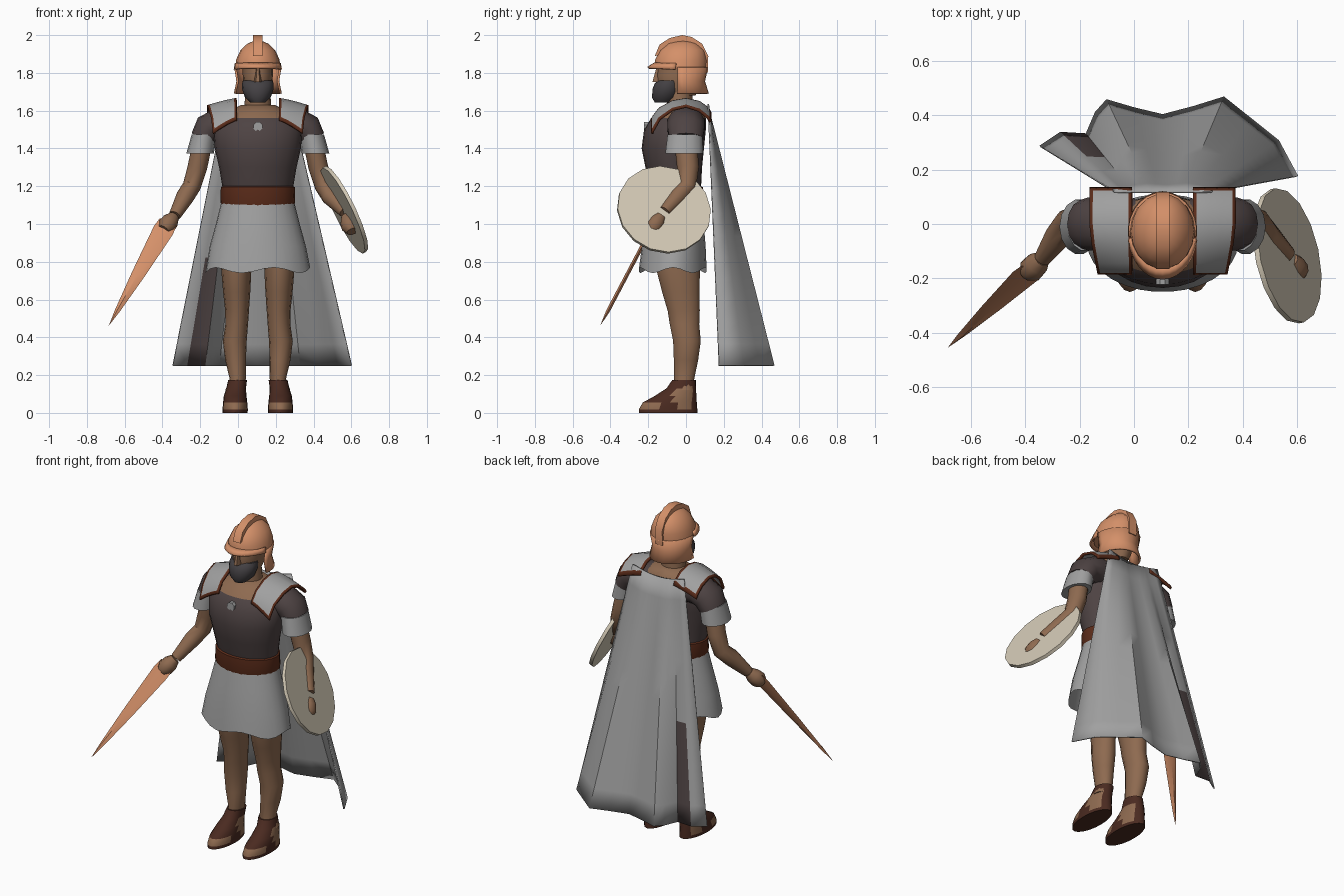
import bpy, bmesh, math
from mathutils import Vector

if "Cube" in bpy.data.objects:
    bpy.data.objects.remove(bpy.data.objects["Cube"])

CX = 0.105  # body centre line


def mat(name, hexcol):
    lin = [((int(hexcol[i:i + 2], 16) / 255 + 0.055) / 1.055) ** 2.4 for i in (0, 2, 4)]
    m = bpy.data.materials.new(name)
    m.diffuse_color = (*lin, 1)
    m.use_nodes = True
    m.node_tree.nodes["Principled BSDF"].inputs["Base Color"].default_value = m.diffuse_color
    return m


GREY, DARK = mat("grey cloth", "A0A0A0"), mat("dark tunic", "4E4343")
SKIN, BELT = mat("skin", "8E6A50"), mat("belt brown", "5C2C1A")
SHOE, BRONZE = mat("shoe brown", "4A2A20"), mat("bronze", "D49069")
IVORY, BEARD = mat("ivory", "D4CAB6"), mat("beard", "444144")


def make(name, bm, mats, rule=None, thick=0):
    bmesh.ops.recalc_face_normals(bm, faces=bm.faces[:])
    me = bpy.data.meshes.new(name)
    if rule:
        for f in bm.faces:
            f.material_index = rule(f.calc_center_median(), f.normal)
    bm.to_mesh(me)
    bm.free()
    for m in mats:
        me.materials.append(m)
    ob = bpy.data.objects.new(name, me)
    bpy.context.collection.objects.link(ob)
    if thick:
        mod = ob.modifiers.new("thickness", 'SOLIDIFY')
        mod.thickness, mod.offset = thick, 0
    return ob


def loft(name, rings, mats, n=16, flat=True, caps=(True, True), rule=None, wave=0):
    """Rings are (x, y, z, rx, ry); flat rings lie level, others follow the path."""
    bm = bmesh.new()
    c = [Vector(r[:3]) for r in rings]
    loops = []
    for i, r in enumerate(rings):
        t = Vector((0, 0, 1)) if flat else (c[min(i + 1, len(c) - 1)] - c[max(i - 1, 0)]).normalized()
        u = Vector((0, 1, 0)).cross(t).normalized()
        v = t.cross(u)
        loop = []
        for k in range(n):
            a = 2 * math.pi * k / n
            p = c[i] + u * r[3] * math.cos(a) + v * r[4] * math.sin(a)
            if wave and i == 0:
                p.z += wave * math.cos(5 * a)
            loop.append(bm.verts.new(p))
        loops.append(loop)
    for A, B in zip(loops, loops[1:]):
        for k in range(n):
            bm.faces.new((A[k], A[(k + 1) % n], B[(k + 1) % n], B[k]))
    for loop, cap in ((loops[0], caps[0]), (loops[-1], caps[1])):
        if cap:
            bm.faces.new(loop)
    return make(name, bm, mats, rule)


def sheet(name, rows, mats, thick, pick=None):
    """Surface through rows of points; pick(row, column) gives the material."""
    bm = bmesh.new()
    g = [[bm.verts.new(p) for p in row] for row in rows]
    for i in range(len(g) - 1):
        for j in range(len(g[0]) - 1):
            f = bm.faces.new((g[i][j], g[i][j + 1], g[i + 1][j + 1], g[i + 1][j]))
            f.material_index = pick(i, j) if pick else 0
    return make(name, bm, mats, thick=thick)


def prism(name, pts, offset, mats):
    bm = bmesh.new()
    f = bm.faces.new([bm.verts.new(p) for p in pts])
    ext = bmesh.ops.extrude_face_region(bm, geom=[f])
    bmesh.ops.translate(bm, vec=offset, verts=[e for e in ext["geom"] if isinstance(e, bmesh.types.BMVert)])
    return make(name, bm, mats)


def body(z, rx, y0, y1):
    return (CX, (y0 + y1) / 2, z, rx, (y1 - y0) / 2)


# torso with belt and bare neckline
loft("torso", [body(1.08, .185, -.19, .08), body(1.115, .198, -.2, .09), body(1.195, .196, -.2, .09),
               body(1.2, .188, -.19, .08), body(1.3, .205, -.215, .085), body(1.4, .228, -.235, .095),
               body(1.5, .235, -.222, .105), body(1.56, .205, -.185, .105), body(1.6, .15, -.14, .095),
               body(1.63, .09, -.1, .06)],
     [DARK, BELT, SKIN], 24, rule=lambda c, n: 1 if c.z < 1.198 else 2 if c.z > 1.575 else 0)
# skirt
loft("skirt", [body(.755, .277, -.25, .11), body(.88, .255, -.235, .105), body(1.0, .222, -.215, .095),
               body(1.12, .192, -.192, .082)], [GREY], 30, caps=(False, True), wave=.015)
# chest emblem
prism("chest_emblem", [(CX + .026 * math.cos(a * math.pi / 4 + .4), -.222, 1.515 + .026 * math.sin(a * math.pi / 4 + .4))
                       for a in range(8)], (0, .03, 0), [GREY])

# neck, head, nose and beard
loft("neck", [(CX, -.03, 1.58, .075, .07), (CX, -.035, 1.74, .062, .065)], [SKIN])
loft("head", [body(1.68, .055, -.13, .05), body(1.72, .074, -.152, .07), body(1.79, .08, -.155, .09),
              body(1.88, .08, -.14, .09)], [SKIN])
loft("nose", [(CX, -.15, 1.752, .02, .032), (CX, -.145, 1.82, .01, .016)], [SKIN], 6)
loft("beard", [body(1.642, .038, -.165, -.075), body(1.67, .068, -.18, -.04), body(1.715, .084, -.177, -.02),
               body(1.745, .083, -.165, -.02), body(1.76, .079, -.145, -.03)], [BEARD])

# helmet dome, visor, neck guard and crest
loft("helmet_dome", [body(1.82, .12, -.165, .11), body(1.87, .115, -.165, .112), body(1.92, .092, -.14, .1),
                     body(1.955, .055, -.1, .06), body(1.97, .02, -.05, .02)], [BRONZE], 18)


def arc(a0, a1, rx, ry, z, lift=0, n=14):
    out = []
    for k in range(n + 1):
        a = math.radians(a0 + (a1 - a0) * k / n)
        out.append((CX + rx * math.cos(a), -.027 + ry * math.sin(a), z + lift * max(0, -math.sin(a))))
    return out


sheet("helmet_visor", [arc(190, 350, .118, .138, 1.85), arc(190, 350, .124, .174, 1.815, .012)], [BRONZE], .012)
sheet("neck_guard", [arc(-8, 188, .12, .138, 1.83), arc(-8, 188, .108, .122, 1.755), arc(-8, 188, .122, .142, 1.69)],
      [BRONZE], .012)
prism("helmet_crest", [(CX - .025, y, z) for y, z in
                       ((-.165, 1.89), (-.14, 1.95), (-.085, 1.985), (-.02, 2.0), (.03, 1.99), (.085, 1.955), (.118, 1.89),
                        (.115, 1.8), (.06, 1.8), (.04, 1.9), (-.09, 1.9))], (.05, 0, 0), [BRONZE])

# paired parts: shoulder plates, sleeves, arms, legs and shoes
ARCH = [(-.18, 1.478, 1.548), (-.174, 1.495, 1.565), (-.14, 1.555, 1.61), (-.07, 1.605, 1.648), (0, 1.622, 1.66),
        (.07, 1.6, 1.645), (.118, 1.56, 1.61), (.13, 1.54, 1.585)]
HANDS = {-1: ((.44, -.125, 1.045), (.475, -.16, 1.0)), 1: ((.46, -.115, 1.065), (.487, -.165, .995))}
for s, side in ((-1, "right"), (1, "left")):
    X = lambda off: CX + s * off
    rows = []
    for t in (0, .08, .35, .65, .92, 1):
        rows.append([(X(.112 + t * (.125 + .03 * min(1, (y + .18) / .15))), y, zi + (zo - zi) * t ** 1.3)
                     for y, zo, zi in ARCH])
    sheet(side + "_shoulder_plate", rows, [GREY, BELT], .014,
          lambda i, j: 1 if i in (0, 4) or j in (0, 6) else 0)
    loft(side + "_shoulder", [(X(.1), 0, 1.53, .085, .095), (X(.2), 0, 1.535, .085, .1), (X(.262), 0, 1.505, .08, .1),
                              (X(.29), 0, 1.45, .068, .09)], [DARK], 14, flat=False)
    loft(side + "_sleeve", [(X(.306), -.01, 1.372, .073, .102), (X(.284), -.005, 1.475, .066, .095)], [GREY], 14)
    wrist, hand = HANDS[s]
    W, H = Vector((X(wrist[0]), *wrist[1:])), Vector((X(hand[0]), *hand[1:]))
    loft(side + "_arm", [(X(.295), 0, 1.42, .052, .06), (X(.32), .01, 1.3, .052, .058), (X(.35), .005, 1.2, .048, .05),
                         (X(.385), -.045, 1.145, .048, .05), (*W, .032, .032)], [SKIN], 12, flat=False)
    d = (H - W).normalized()
    loft(side + "_fist", [(*(H + d * k), r, r) for k, r in ((-.06, .03), (-.025, .045), (.015, .048), (.045, .03))],
         [SKIN], 10, flat=False)
    loft(side + "_leg", [(X(.128), -.01, .12, .044, .055), (X(.106), -.01, .18, .043, .055), (X(.118), .0, .28, .055, .066),
                         (X(.122), .005, .38, .063, .075), (X(.112), -.008, .47, .06, .08), (X(.11), -.012, .54, .063, .087),
                         (X(.112), -.027, .64, .072, .102), (X(.114), -.042, .76, .08, .118),
                         (X(.11), -.045, .95, .085, .12)], [SKIN], 14)
    loft(side + "_shoe", [(X(.12), -.095, 0, .066, .155), (X(.12), -.095, .018, .067, .155), (X(.12), -.086, .055, .064, .143),
                          (X(.12), -.055, .09, .06, .11), (X(.115), -.025, .13, .052, .078),
                          (X(.107), -.01, .175, .05, .062)], [SHOE, SKIN], 20,
         rule=lambda c, n: 1 if (.02 < c.z < .06 and c.y < -.15) or
         (.03 < c.z < .12 and abs(n.x) > .7 and -.06 < c.y < .03) else 0)

# cape: straight lines from the shoulders to a folded hem, with one dark strip
HEM = [(-.345, .285), (-.27, .335), (-.175, .33), (-.14, .41), (-.10, .455), (.0, .425), (.105, .40), (.22, .43),
       (.33, .465), (.43, .385), (.53, .305), (.60, .175)]
rows = []
for i in range(13):
    t = i / 12
    row = []
    for j, (hx, hy) in enumerate(HEM):
        k = j / (len(HEM) - 1)
        tx, ty = -.07 + .35 * k, .118
        tz = 1.635 - .03 * math.sin(math.pi * k)
        row.append((tx + (hx - tx) * t, ty + (hy - ty) * t, tz + (.25 - tz) * t))
    rows.append(row)
sheet("cape", rows, [GREY, DARK], .008, lambda i, j: 1 if j == 1 and i >= 7 else 0)

# round shield, tilted outward
bm = bmesh.new()
bmesh.ops.create_cone(bm, cap_ends=True, segments=16, radius1=.252, radius2=.252, depth=.02)
shield = make("shield", bm, [IVORY])
shield.rotation_mode = 'QUATERNION'
shield.rotation_quaternion = Vector((.887, .19, .43)).to_track_quat('Z', 'Y')
shield.location = (.563, -.117, 1.075)

# sword: tapered diamond blade
base, tip = Vector((-.37, -.165, 1.01)), Vector((-.685, -.455, .46))
d = (tip - base).normalized()
w = (Vector((1, 0, 0)) - d * d.x).normalized()
nrm = d.cross(w)
bm = bmesh.new()
rings = []
for t, hw in ((0, .05), (.08, .056), (.5, .036), (.85, .014)):
    c = base.lerp(tip, t)
    rings.append([bm.verts.new(c + o) for o in (w * hw, nrm * .01, -w * hw, -nrm * .01)])
end = bm.verts.new(tip)
bm.faces.new(rings[0])
for k in range(4):
    for A, B in zip(rings, rings[1:]):
        bm.faces.new((A[k], A[(k + 1) % 4], B[(k + 1) % 4], B[k]))
    bm.faces.new((rings[-1][k], rings[-1][(k + 1) % 4], end))
make("sword_blade", bm, [BRONZE])

# smooth shading with sharp edges kept
for ob in bpy.context.scene.objects:
    ob.select_set(True)
    bpy.context.view_layer.objects.active = ob
bpy.ops.object.shade_smooth_by_angle(angle=math.radians(40))
